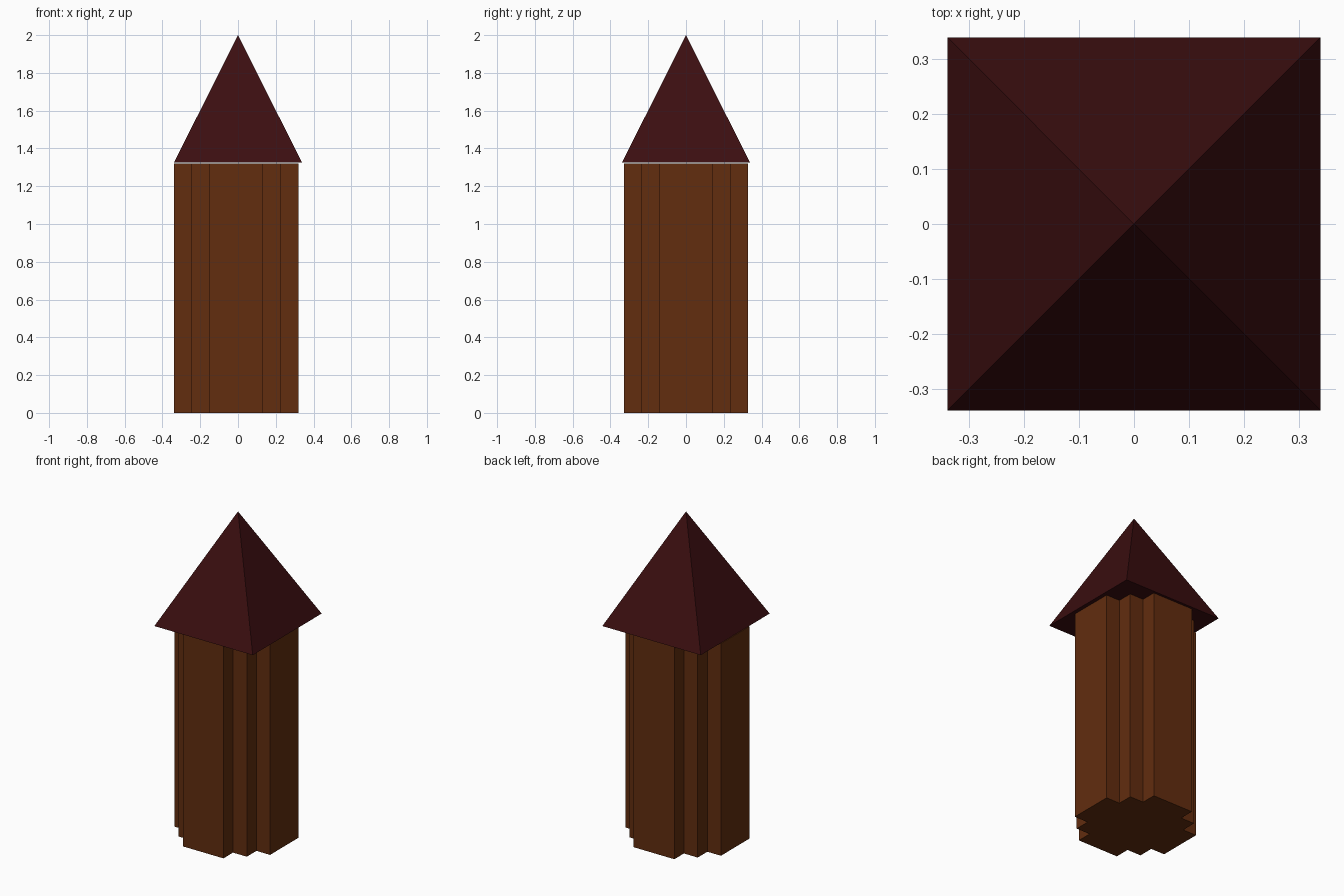
import bpy
import bmesh

cube = bpy.data.objects.get("Cube")
if cube:
    bpy.data.objects.remove(cube, do_unlink=True)


def make_material(name, rgb):
    mat = bpy.data.materials.new(name)
    mat.use_nodes = True
    mat.diffuse_color = (*rgb, 1)
    mat.node_tree.nodes["Principled BSDF"].inputs["Base Color"].default_value = (*rgb, 1)
    return mat


def finish(bm, name, mat):
    bmesh.ops.recalc_face_normals(bm, faces=bm.faces)
    mesh = bpy.data.meshes.new(name)
    bm.to_mesh(mesh)
    bm.free()
    mesh.materials.append(mat)
    obj = bpy.data.objects.new(name, mesh)
    bpy.context.collection.objects.link(obj)
    return obj


wood = make_material("brown wood", (0.122, 0.026, 0.0046))
tile = make_material("dark red roof", (0.044, 0.0043, 0.0052))

# Tower body: stepped cross profile, one quarter turned round four times
OUTER, MIDDLE, INNER = 0.329, 0.235, 0.14
BODY_TOP, ROOF_BASE = 1.321, 1.325
quarter = [(OUTER, INNER), (MIDDLE, INNER), (MIDDLE, MIDDLE),
           (INNER, MIDDLE), (INNER, OUTER)]
outline = []
for turn in range(4):
    outline += quarter
    quarter = [(-y, x) for x, y in quarter]

bm = bmesh.new()
base = bm.faces.new([bm.verts.new((x, y, 0)) for x, y in outline])
walls = bmesh.ops.extrude_face_region(bm, geom=[base], use_keep_orig=True)
top = [v for v in walls["geom"] if isinstance(v, bmesh.types.BMVert)]
bmesh.ops.translate(bm, verts=top, vec=(0, 0, BODY_TOP))
body = finish(bm, "tower_body", wood)
body.location.x = -0.01

# Roof: four-sided pyramid with a closed underside
HALF = 0.339
bm = bmesh.new()
corners = [bm.verts.new((x * HALF, y * HALF, ROOF_BASE))
           for x, y in ((-1, -1), (1, -1), (1, 1), (-1, 1))]
apex = bm.verts.new((0, 0, 2))
bm.faces.new(corners)
for i in range(4):
    bm.faces.new((corners[i], corners[(i + 1) % 4], apex))
finish(bm, "pyramid_roof", tile)
